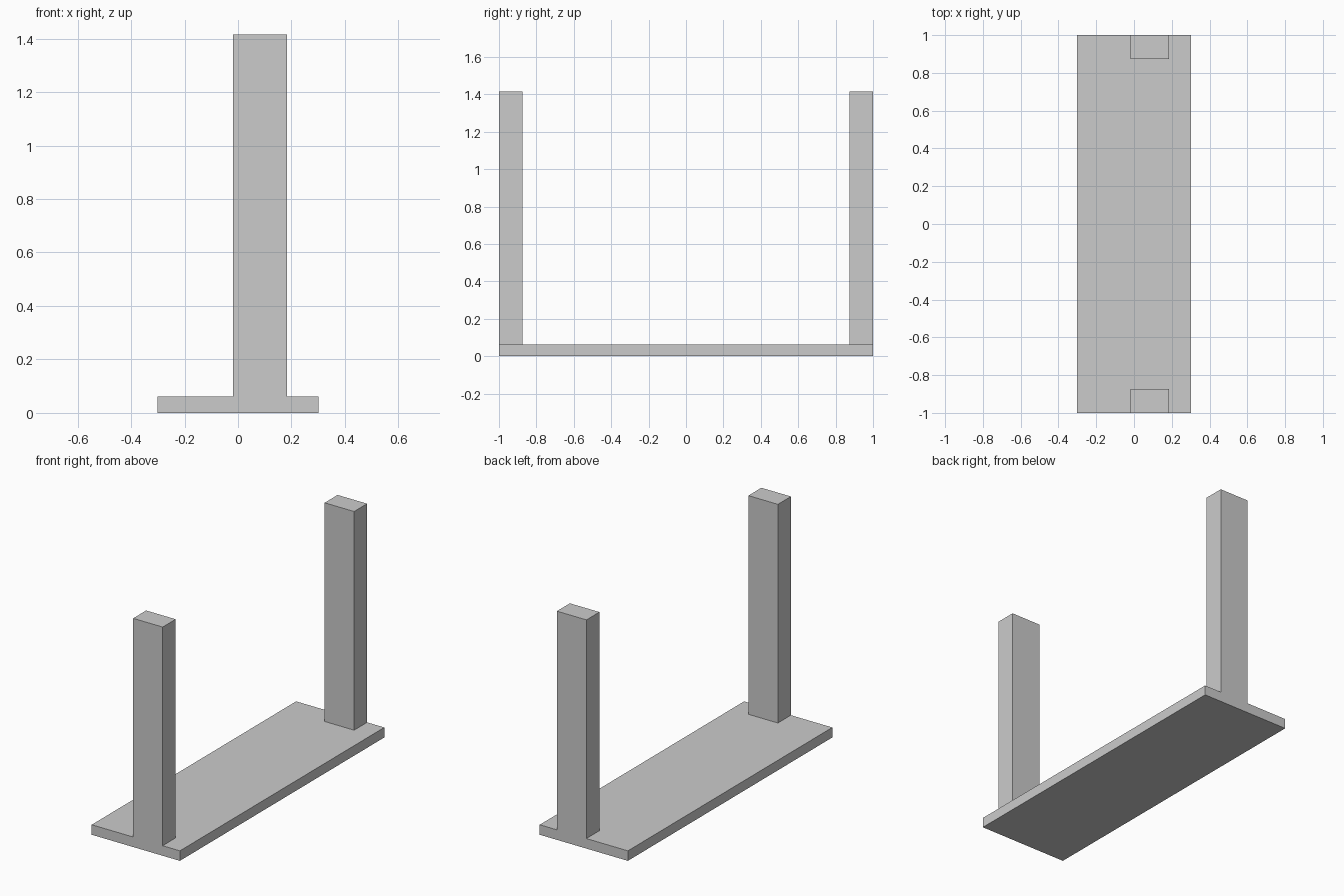
import bpy

if "Cube" in bpy.data.objects:
    bpy.data.objects.remove(bpy.data.objects["Cube"])


def box(name, low, high):
    """Axis-aligned box between two corners."""
    centre = [(a + b) / 2 for a, b in zip(low, high)]
    bpy.ops.mesh.primitive_cube_add(size=1, location=centre)
    obj = bpy.context.object
    obj.name = name
    obj.scale = [b - a for a, b in zip(low, high)]
    bpy.ops.object.transform_apply(location=False, rotation=False, scale=True)
    return obj


BASE_TOP, POST_TOP, POST_DEPTH = 0.062, 1.416, 0.127

# Flat rectangular base
box("base_plate", (-0.302, -1, 0), (0.302, 1, BASE_TOP))

# Upright post at each end, set off-centre and flush with the base ends
for name, y in (("front_post", -1), ("back_post", 1 - POST_DEPTH)):
    box(name, (-0.018, y, BASE_TOP), (0.184, y + POST_DEPTH, POST_TOP))
